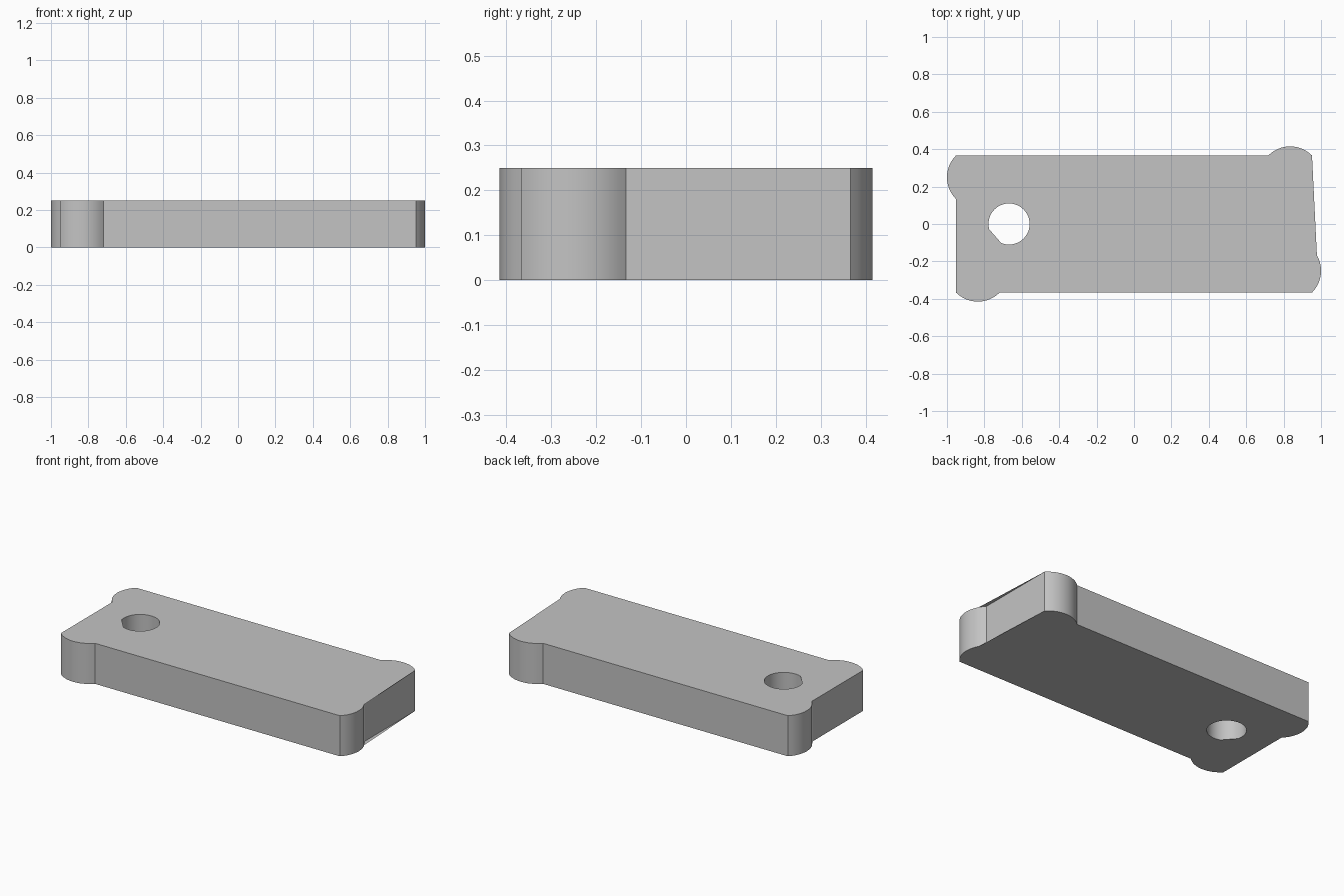
import bpy
import bmesh
from math import cos, sin, radians

HEIGHT = 0.25
LOBE_X, LOBE_Y, LOBE_R = 0.835, 0.25, 0.165
HOLE_X, HOLE_R = -0.668, 0.11

cube = bpy.data.objects.get("Cube")
if cube:
    bpy.data.objects.remove(cube, do_unlink=True)


def arc(cx, cy, r, start, end, steps):
    """Points along an arc, each with its angle in degrees."""
    angles = [start + (end - start) * i / steps for i in range(steps + 1)]
    return [(cx + r * cos(radians(a)), cy + r * sin(radians(a)), a) for a in angles]


# Outline: a rounded relief lobe at each corner, each turned a quarter further
corners = [(1, 1), (-1, 1), (-1, -1), (1, -1)]
outline = []
for i, (sx, sy) in enumerate(corners):
    start = 45 + 90 * i
    outline += arc(sx * LOBE_X, sy * LOBE_Y, LOBE_R, start, start + 90, 12)
hole = arc(HOLE_X, 0, HOLE_R, 0, 360, 48)[:-1]

bm = bmesh.new()


def add_wall(points, inward):
    """Vertical wall around a loop; returns its bottom and top vertices."""
    low, high = ([bm.verts.new((x, y, z)) for x, y, a in points] for z in (0, HEIGHT))
    for i in range(len(points)):
        j = (i + 1) % len(points)
        quad = [low[i], low[j], high[j], high[i]]
        face = bm.faces.new(quad[::-1] if inward else quad)
        face.smooth = True
    return low, high


outer_rings = add_wall(outline, False)
hole_rings = add_wall(hole, True)

# Caps bridge straight across one end of a lobe and one stretch of the hole
outer_keep = [i for i, p in enumerate(outline) if p[2] < 391]
hole_keep = [i for i, p in enumerate(hole) if not 196 < p[2] < 247]
for level, up in ((0, -1), (1, 1)):
    edges = []
    for ring, keep in ((outer_rings[level], outer_keep), (hole_rings[level], hole_keep)):
        loop = [ring[i] for i in keep]
        for a, b in zip(loop, loop[1:] + loop[:1]):
            edges.append(bm.edges.get((a, b)) or bm.edges.new((a, b)))
    filled = bmesh.ops.triangle_fill(bm, edges=edges, use_beauty=True, normal=(0, 0, up))
    for face in [f for f in filled["geom"] if isinstance(f, bmesh.types.BMFace)]:
        face.normal_update()
        if face.normal.z * up < 0:
            face.normal_flip()

mesh = bpy.data.meshes.new("plate")
bm.to_mesh(mesh)
bm.free()
plate = bpy.data.objects.new("plate", mesh)
bpy.context.collection.objects.link(plate)

# Plain grey finish
grey = bpy.data.materials.new("light grey")
grey.use_nodes = True
colour = (0.55, 0.55, 0.55, 1)
grey.diffuse_color = colour
grey.node_tree.nodes["Principled BSDF"].inputs["Base Color"].default_value = colour
mesh.materials.append(grey)

# Smooth curves with crisp rims
bpy.ops.object.select_all(action="DESELECT")
plate.select_set(True)
bpy.context.view_layer.objects.active = plate
bpy.ops.object.shade_smooth_by_angle(angle=radians(30))
